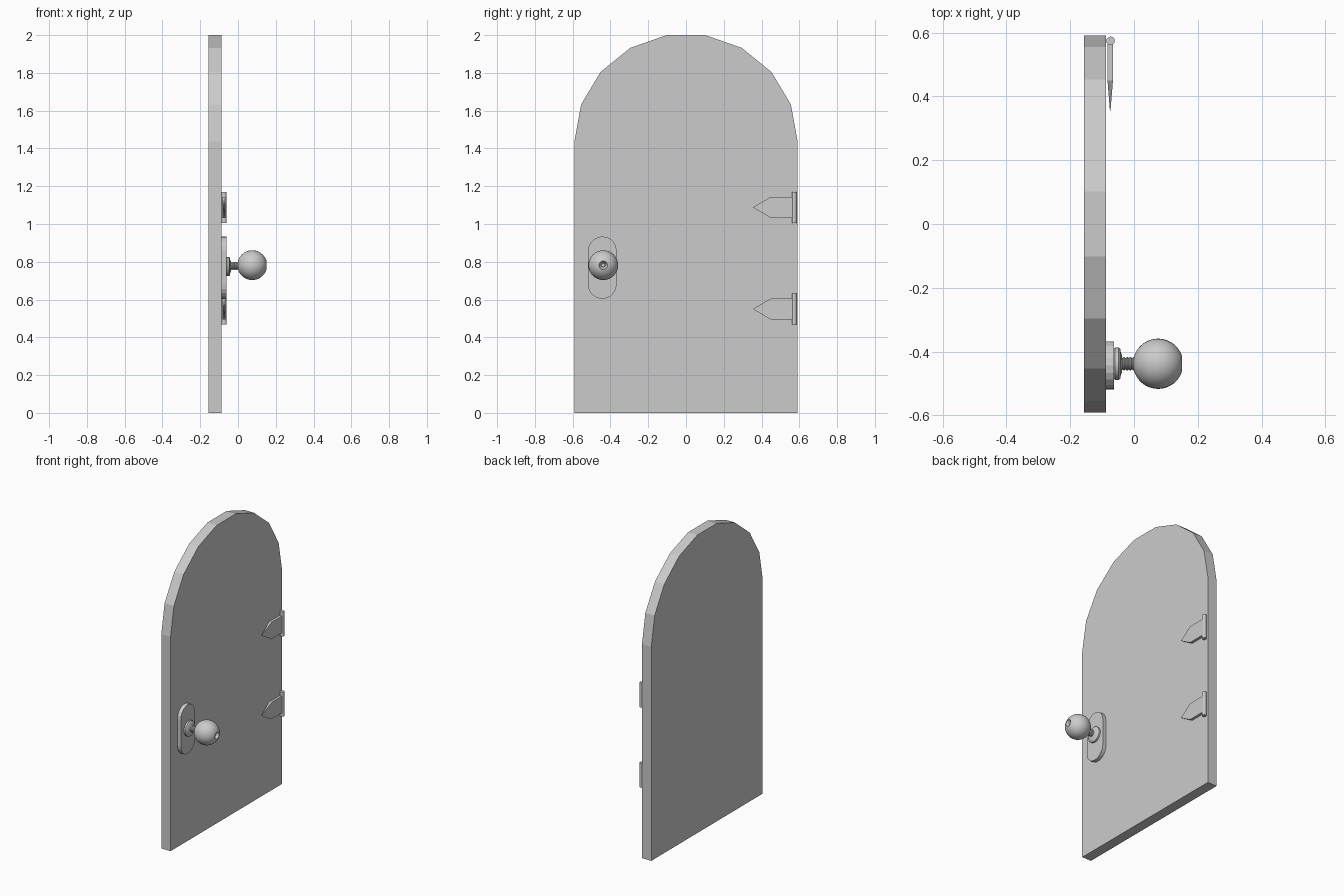
import bpy, bmesh
from math import sin, cos, pi, radians

if "Cube" in bpy.data.objects:
    bpy.data.objects.remove(bpy.data.objects["Cube"])


def finish(bm, name, smooth=None):
    bmesh.ops.recalc_face_normals(bm, faces=bm.faces)
    me = bpy.data.meshes.new(name)
    bm.to_mesh(me)
    bm.free()
    ob = bpy.data.objects.new(name, me)
    bpy.context.collection.objects.link(ob)
    if smooth:
        bpy.ops.object.select_all(action='DESELECT')
        ob.select_set(True)
        bpy.context.view_layer.objects.active = ob
        bpy.ops.object.shade_smooth_by_angle(angle=radians(smooth))
    return ob


def slab(name, outline, x0, x1):
    """Extrude a (y, z) outline from x0 to x1."""
    bm = bmesh.new()
    a = [bm.verts.new((x0, y, z)) for y, z in outline]
    b = [bm.verts.new((x1, y, z)) for y, z in outline]
    n = len(a)
    bm.faces.new(a)
    bm.faces.new(b)
    for i in range(n):
        j = (i + 1) % n
        bm.faces.new((a[i], a[j], b[j], b[i]))
    return finish(bm, name)


def lathe_x(name, profile, y, z, n=32):
    """Revolve (x, radius) points about a line along x, capping both ends."""
    bm = bmesh.new()
    rings = [[bm.verts.new((x, y + r * cos(2 * pi * i / n), z + r * sin(2 * pi * i / n)))
              for i in range(n)] for x, r in profile]
    for p, q in zip(rings, rings[1:]):
        for i in range(n):
            j = (i + 1) % n
            bm.faces.new((p[i], p[j], q[j], q[i]))
    bm.faces.new(rings[0])
    bm.faces.new(rings[-1])
    return finish(bm, name, 40)


# Door leaf with a nine-segment arch
arch = [(0.591 * cos(pi * i / 9), 1.437 + 0.5717 * sin(pi * i / 9)) for i in range(10)]
slab("door_panel", [(-0.591, 0), (0.591, 0)] + arch, -0.156, -0.087)

# Backplate with round ends
R, PY = 0.0755, -0.443
ends = []
for cz, start in ((0.934 - R, 0), (0.604 + R, pi)):
    ends += [(PY + R * cos(start + pi * i / 10), cz + R * sin(start + pi * i / 10)) for i in range(11)]
slab("handle_plate", ends, -0.088, -0.062)

# Rose and ribbed stem
lathe_x("knob_rose", [(-0.063, 0.046), (-0.059, 0.051), (-0.048, 0.051), (-0.043, 0.046),
                      (-0.041, 0.034), (-0.038, 0.028)], -0.438, 0.775)
ribs = [(-0.042, 0.027)]
for i in range(4):
    x = -0.036 + i * 0.01
    ribs += [(x, 0.018), (x + 0.003, 0.021), (x + 0.006, 0.021), (x + 0.009, 0.018)]
lathe_x("knob_stem", ribs + [(0.012, 0.018)], -0.438, 0.778)

# Ball knob with a dimple in its end
r = 0.0787
ball = [(0.0755 - r * cos(a), r * sin(a))
        for a in [radians(2 + i * (161.5 / 22)) for i in range(23)]]
ball += [(0.138, 0.018), (0.130, 0.011), (0.138, 0.009), (0.139, 0.004)]
lathe_x("ball_knob", ball, -0.438, 0.782)

# Two hinges: pin barrel and pointed strap that thins to its tip
for name, z in (("lower", 0.550), ("upper", 1.088)):
    bm = bmesh.new()
    bmesh.ops.create_cone(bm, cap_ends=True, segments=12, radius1=0.0135, radius2=0.0135, depth=0.164)
    bmesh.ops.translate(bm, verts=bm.verts, vec=(-0.0735, 0.574, z))
    finish(bm, name + "_hinge_barrel")
    strap = slab(name + "_hinge_strap",
                 [(0.57, z - 0.056), (0.57, z + 0.056), (0.449, z + 0.056), (0.354, z), (0.449, z - 0.056)],
                 -0.083, -0.066)
    for v in strap.data.vertices:
        if v.co.y < 0.4:
            v.co.x = -0.0745 + (v.co.x + 0.0745) * 0.1
